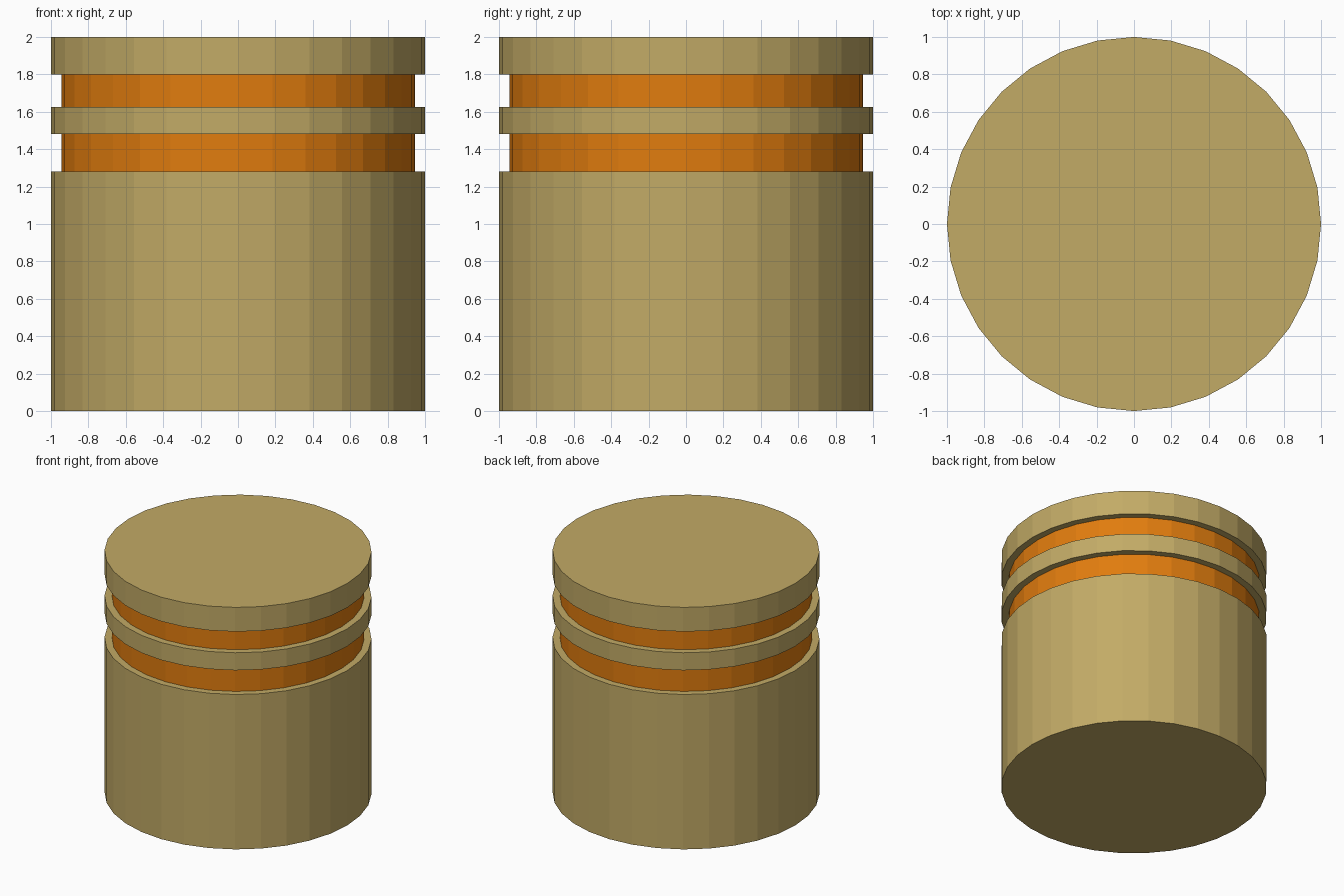
import bpy
import bmesh
import math

if "Cube" in bpy.data.objects:
    bpy.data.objects.remove(bpy.data.objects["Cube"])

SIDES = 32
R_BODY, R_GROOVE = 1.0, 0.945


def material(name, rgb):
    m = bpy.data.materials.new(name)
    m.diffuse_color = (*rgb, 1.0)
    m.use_nodes = True
    m.node_tree.nodes["Principled BSDF"].inputs["Base Color"].default_value = m.diffuse_color
    return m


tan = material("tan", (0.54, 0.405, 0.133))
orange = material("orange", (0.75, 0.202, 0.0045))

# Outer profile (radius, height), with two ring grooves near the top
profile = [(R_BODY, 0.0), (R_BODY, 1.28),
           (R_GROOVE, 1.28), (R_GROOVE, 1.48),
           (R_BODY, 1.48), (R_BODY, 1.625),
           (R_GROOVE, 1.625), (R_GROOVE, 1.80),
           (R_BODY, 1.80), (R_BODY, 2.0)]

bm = bmesh.new()
rings = []
for r, z in profile:
    angles = [2 * math.pi * i / SIDES for i in range(SIDES)]
    rings.append([bm.verts.new((r * math.cos(a), r * math.sin(a), z)) for a in angles])

# Side walls and ledges; only the groove walls are orange
for k in range(len(rings) - 1):
    lo, hi = rings[k], rings[k + 1]
    in_groove = profile[k][0] == profile[k + 1][0] == R_GROOVE
    for i in range(SIDES):
        j = (i + 1) % SIDES
        f = bm.faces.new((lo[i], lo[j], hi[j], hi[i]))
        f.material_index = 1 if in_groove else 0

# Flat bottom and crown
bm.faces.new(rings[0][::-1])
bm.faces.new(rings[-1])

mesh = bpy.data.meshes.new("grooved_cylinder")
bm.to_mesh(mesh)
bm.free()
mesh.materials.append(tan)
mesh.materials.append(orange)
obj = bpy.data.objects.new("grooved_cylinder", mesh)
bpy.context.collection.objects.link(obj)
